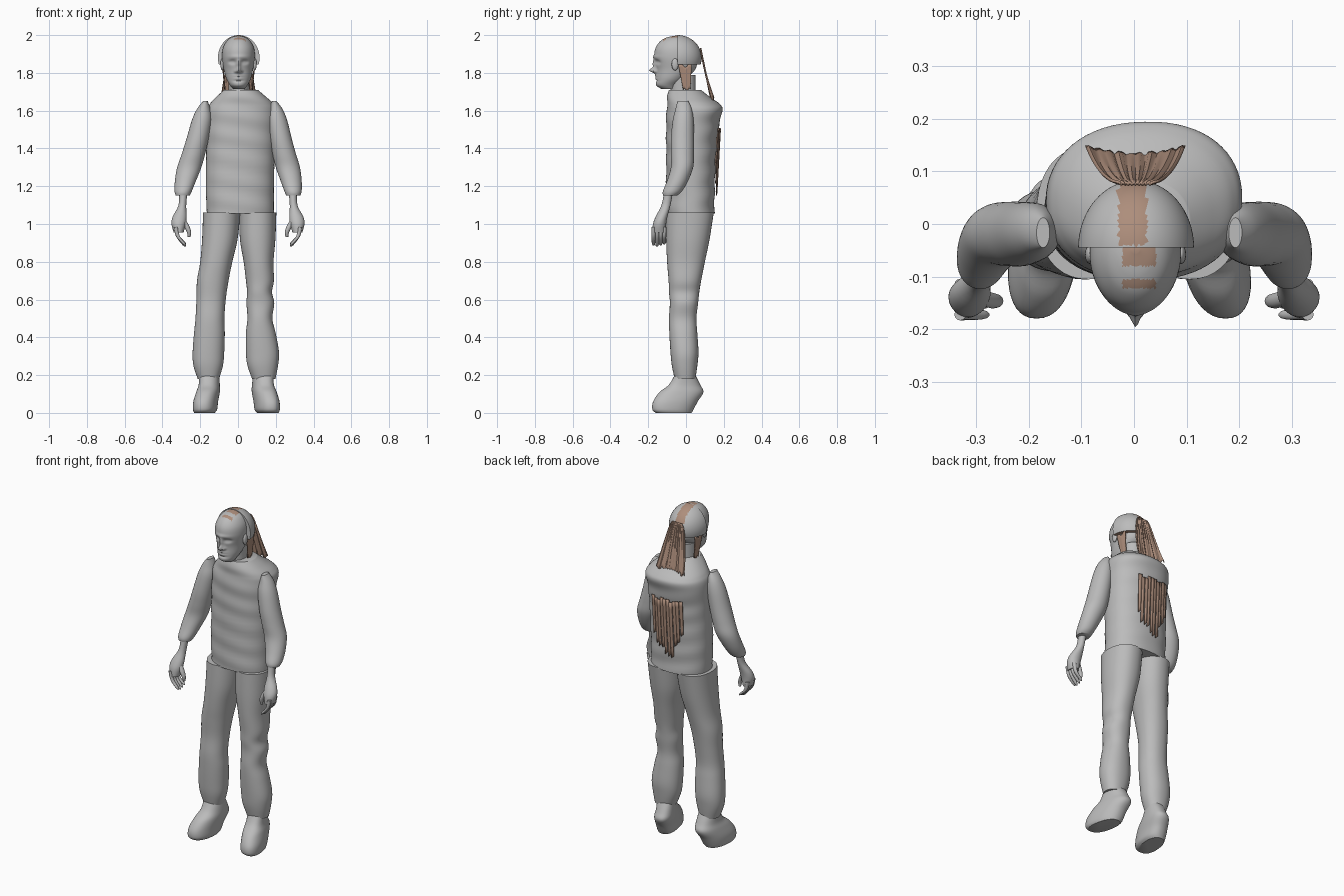
import bpy, bmesh, math, random
from mathutils import Vector

random.seed(4)
cube = bpy.data.objects.get("Cube")
if cube:
    bpy.data.objects.remove(cube, do_unlink=True)


def material(name, rgb):
    m = bpy.data.materials.new(name)
    m.use_nodes = True
    m.diffuse_color = (*rgb, 1)
    m.node_tree.nodes["Principled BSDF"].inputs["Base Color"].default_value = (*rgb, 1)
    return m


GREY = material("plain_grey", (0.5, 0.5, 0.5))
BROWN = material("hair_brown", (0.42, 0.27, 0.2))


def finish(name, bm, mats, rule=None):
    """Turn a bmesh into a smooth object; rule picks each face's colour."""
    bmesh.ops.recalc_face_normals(bm, faces=bm.faces)
    if rule:
        for f in bm.faces:
            f.material_index = int(rule(f.calc_center_median()))
    me = bpy.data.meshes.new(name)
    bm.to_mesh(me)
    bm.free()
    for m in mats:
        me.materials.append(m)
    me.shade_smooth()
    me.set_sharp_from_angle(angle=math.radians(45))
    ob = bpy.data.objects.new(name, me)
    bpy.context.collection.objects.link(ob)
    return ob


def spline(rows, steps):
    """Smooth curve through the given cross-sections."""
    p = [rows[0], *rows, rows[-1]]
    out = []
    for i in range(len(rows) - 1):
        for s in range(steps):
            t = s / steps
            out.append([b + t * (c - a) / 2 + t * t * (a - 2.5 * b + 2 * c - d / 2)
                        + t ** 3 * (1.5 * b - a / 2 - 1.5 * c + d / 2)
                        for a, b, c, d in zip(*p[i:i + 4])])
    return out + [rows[-1]]


def loft(name, rows, n=32, steps=5, power=2.0, skew=0, shape=None, rule=None):
    """Rows are (x min, x max, y min, y max, z) of rounded cross-sections."""
    bm = bmesh.new()
    rings = []
    for x0, x1, y0, y1, z in spline(rows, steps):
        ring = []
        for k in range(n):
            c, s = math.cos(math.tau * k / n), math.sin(math.tau * k / n)
            c = math.copysign(abs(c) ** (2 / power), c)
            s = math.copysign(abs(s) ** (2 / power), s)
            v = Vector(((x0 + x1) / 2 + c * (x1 - x0) / 2, (y0 + y1) / 2 + s * (y1 - y0) / 2, z))
            v.x += skew * s * (y1 - y0) / 2
            if shape:
                shape(v)
            ring.append(bm.verts.new(v))
        rings.append(ring)
    for a, b in zip(rings, rings[1:]):
        for k in range(n):
            bm.faces.new((a[k], a[(k + 1) % n], b[(k + 1) % n], b[k]))
    bm.faces.new(rings[0])
    bm.faces.new(rings[-1])
    return finish(name, bm, (GREY, BROWN), rule)


def sheet(name, f, nu, nv, mat=BROWN):
    """Thin surface from f(u, v), with u and v from 0 to 1."""
    bm = bmesh.new()
    g = [[bm.verts.new(f(i / nu, j / nv)) for j in range(nv + 1)] for i in range(nu + 1)]
    for i in range(nu):
        for j in range(nv):
            bm.faces.new((g[i][j], g[i + 1][j], g[i + 1][j + 1], g[i][j + 1]))
    ob = finish(name, bm, (mat,))
    mod = ob.modifiers.new("thickness", "SOLIDIFY")
    mod.thickness, mod.offset = 0.005, 0
    return ob


def ellipsoid(name, centre, radii):
    bm = bmesh.new()
    bmesh.ops.create_uvsphere(bm, u_segments=20, v_segments=12, radius=1)
    for v in bm.verts:
        v.co = Vector(centre) + Vector(a * b for a, b in zip(v.co, radii))
    return finish(name, bm, (GREY,))


def mirror(rows, shift=lambda z: 0):
    return [(shift(r[4]) - r[1], shift(r[4]) - r[0], *r[2:]) for r in rows]


# Shirt body with soft fabric folds
def folds(v):
    v.y += 0.0025 * math.sin(v.z * 55 + v.x * 9)


loft("shirt", [(-.165, .19, -.105, .15, 1.055), (-.17, .19, -.105, .152, 1.2),
               (-.168, .195, -.105, .16, 1.4), (-.168, .2, -.105, .174, 1.52),
               (-.165, .205, -.103, .193, 1.6), (-.148, .188, -.1, .175, 1.637),
               (-.115, .15, -.098, .13, 1.672), (-.075, .105, -.09, .08, 1.71)],
     n=64, steps=8, power=2.25, shape=folds)
loft("neck", [(-.055, .065, -.085, .05, 1.62), (-.05, .06, -.082, .05, 1.7), (-.05, .06, -.09, .05, 1.79)])

# Sleeves, hands and fingers
sleeve = [(.255, .33, -.122, -.045, 1.152), (.245, .337, -.122, -.02, 1.175),
          (.225, .337, -.1, .012, 1.23), (.2, .328, -.08, .038, 1.3),
          (.183, .307, -.08, .042, 1.37), (.168, .285, -.08, .042, 1.45),
          (.155, .26, -.07, .04, 1.55), (.165, .235, -.055, .03, 1.61), (.18, .205, -.045, .012, 1.65)]
hand = [(.288, .34, -.178, -.108, .955), (.276, .352, -.175, -.105, 1.0),
        (.272, .345, -.16, -.098, 1.04), (.274, .315, -.13, -.082, 1.1), (.268, .312, -.115, -.068, 1.175)]
thumb = [(.253, .266, -.15, -.136, .93), (.248, .27, -.158, -.134, .955),
         (.256, .285, -.16, -.13, .985), (.275, .3, -.155, -.125, 1.02)]
lean = lambda z: 0.02 * max(0, z - 1.15) / 0.5
for side in ("left", "right"):
    flip = (lambda r: r) if side == "left" else (lambda r: mirror(r, lean))
    loft(side + "_sleeve", flip(sleeve), n=40)
    loft(side + "_hand", flip(hand))
    loft(side + "_thumb", flip(thumb), n=12)
    for i in range(4):
        y, tip = -.172 + i * .019, .88 + .006 * abs(i - 1)
        rows = [(x - r, x + r, y - r, y + r, z) for x, r, z in
                ((.278, .004, tip), (.288, .009, tip + .012), (.318, .0105, .935), (.33, .011, .985))]
        loft(f"{side}_finger_{i + 1}", flip(rows), n=12)

# Trouser legs
loft("left_trouser_leg", [(.075, .198, -.06, .05, .18), (.05, .212, -.075, .06, .25),
                          (.042, .217, -.082, .066, .32), (.042, .2, -.088, .06, .42),
                          (.05, .182, -.09, .055, .5), (.045, .192, -.085, .064, .58),
                          (.048, .18, -.09, .07, .64), (.042, .19, -.092, .08, .7),
                          (.03, .188, -.1, .1, .8), (.01, .198, -.105, .125, .92),
                          (.008, .203, -.105, .147, 1.06)], n=40, power=2.2)
loft("right_trouser_leg", [(-.213, -.1, -.06, .05, .18), (-.236, -.08, -.075, .06, .25),
                           (-.24, -.073, -.082, .066, .32), (-.233, -.07, -.088, .06, .42),
                           (-.225, -.072, -.09, .055, .5), (-.22, -.065, -.085, .065, .6),
                           (-.217, -.05, -.092, .08, .7), (-.2, -.03, -.1, .1, .8),
                           (-.19, -.002, -.105, .125, .92), (-.185, .012, -.105, .147, 1.06)],
     n=40, power=2.2)

# Shoes with toes turned out
shoe = [(.105, .21, -.16, .03, 0), (.092, .217, -.178, .04, .018), (.087, .215, -.174, .062, .06),
        (.078, .2, -.14, .092, .11), (.077, .187, -.09, .075, .15), (.082, .185, -.055, .045, .21)]
loft("left_shoe", shoe, n=40, power=2.3, skew=-.18)
loft("right_shoe", mirror(shoe, lambda z: -.02), n=40, power=2.3, skew=.1)

# Head: bumps and hollows are (x, z, width, height, push along y)
FEATURES = [(0, 1.813, .012, .014, -.036), (0, 1.845, .01, .025, -.015),
            (-.016, 1.808, .007, .007, -.012), (.016, 1.808, .007, .007, -.012),
            (-.033, 1.858, .018, .01, .015), (.033, 1.858, .018, .01, .015),
            (-.033, 1.857, .01, .005, -.006), (.033, 1.857, .01, .005, -.006),
            (0, 1.885, .05, .009, -.005), (0, 1.778, .024, .014, -.008),
            (0, 1.777, .024, .003, .007), (0, 1.757, .025, .005, .005)]


def face_relief(v):
    if v.y < -.08:
        v.y += sum(d * math.exp(-((v.x - .003 - x) / w) ** 2 - ((v.z - z) / h) ** 2)
                   for x, z, w, h, d in FEATURES)


loft("head", [(-.025, .035, -.13, -.05, 1.715), (-.043, .05, -.158, -.04, 1.735),
              (-.062, .068, -.157, 0, 1.77), (-.076, .08, -.157, .05, 1.82),
              (-.084, .089, -.168, .06, 1.88), (-.08, .085, -.162, .05, 1.93),
              (-.06, .066, -.136, .03, 1.968), (-.035, .041, -.1, 0, 1.988),
              (-.004, .01, -.055, -.045, 1.997)],
     n=96, steps=10, shape=face_relief,
     rule=lambda c: c.z > 1.955 and abs(c.x - .01) < .032 and (c.y > -.08 or -.122 < c.y < -.105))
for side, s in (("left", 1), ("right", -1)):
    ellipsoid(side + "_ear", (.003 + s * .086, -.058, 1.845), (.01, .018, .032))

# Rounded cap of hair at the back of the head, with a brown centre band
bm = bmesh.new()
bmesh.ops.create_uvsphere(bm, u_segments=64, v_segments=40, radius=1)
for v in bm.verts:
    v.co = (.004 + .11 * v.co.x, -.045 + .128 * v.co.y, 1.88 + .12 * v.co.z)
for point, normal in (((0, -.045, 0), (0, 1, 0)), ((0, 0, 1.845), (0, 0, 1))):
    cut = bmesh.ops.bisect_plane(bm, geom=bm.verts[:] + bm.edges[:] + bm.faces[:], dist=1e-5,
                                 plane_co=point, plane_no=normal, clear_inner=True)
    bmesh.ops.holes_fill(bm, edges=[e for e in bm.edges if e.is_boundary], sides=0)
finish("hair_cap", bm, (GREY, BROWN), lambda c: abs(c.x + .003) < .027 and c.y > -.04)


# Long hair flaring from the crown down to the shoulders
def back_hair(u, v):
    s = 2 * u - 1
    width = .032 + .062 * v ** .6
    y = .077 + .056 * v - .03 * s * s * (1 - v) * v + .014 * v * s * s
    ragged = .012 * math.sin(u * 40) * v * v
    return (.003 + s * width, y + .002 * math.sin(u * 60), 1.93 - .27 * v + ragged)


sheet("long_back_hair", back_hair, 36, 14)

# Locks hanging behind the ears
for side, s in (("left", 1), ("right", -1)):
    sheet(side + "_side_lock",
          lambda u, v: (.003 + s * (.084 - .012 * v), -.04 + u * .07 * (1 - .45 * v) + .025 * v,
                        1.84 - .13 * v + .01 * math.sin(u * 9)), 8, 8)

# Ragged strands lying on the back of the shirt
for i in range(10):
    x0 = -.092 + i * .02
    length = (.19 + .16 * math.sin(math.pi * (i + .7) / 10.5)) * random.uniform(.85, 1)
    top = 1.51 - random.uniform(0, .02)

    def strand(u, v):
        x = x0 + u * .02 * (1 - .25 * v)
        return (x, .16 + .02 * (top - length * v - 1.16) / .35 - .014 * ((x - .01) / .1) ** 2
                + .003 * (i % 2), top - length * v - .015 * u * v)

    sheet(f"back_strand_{i + 1}", strand, 2, 8)
